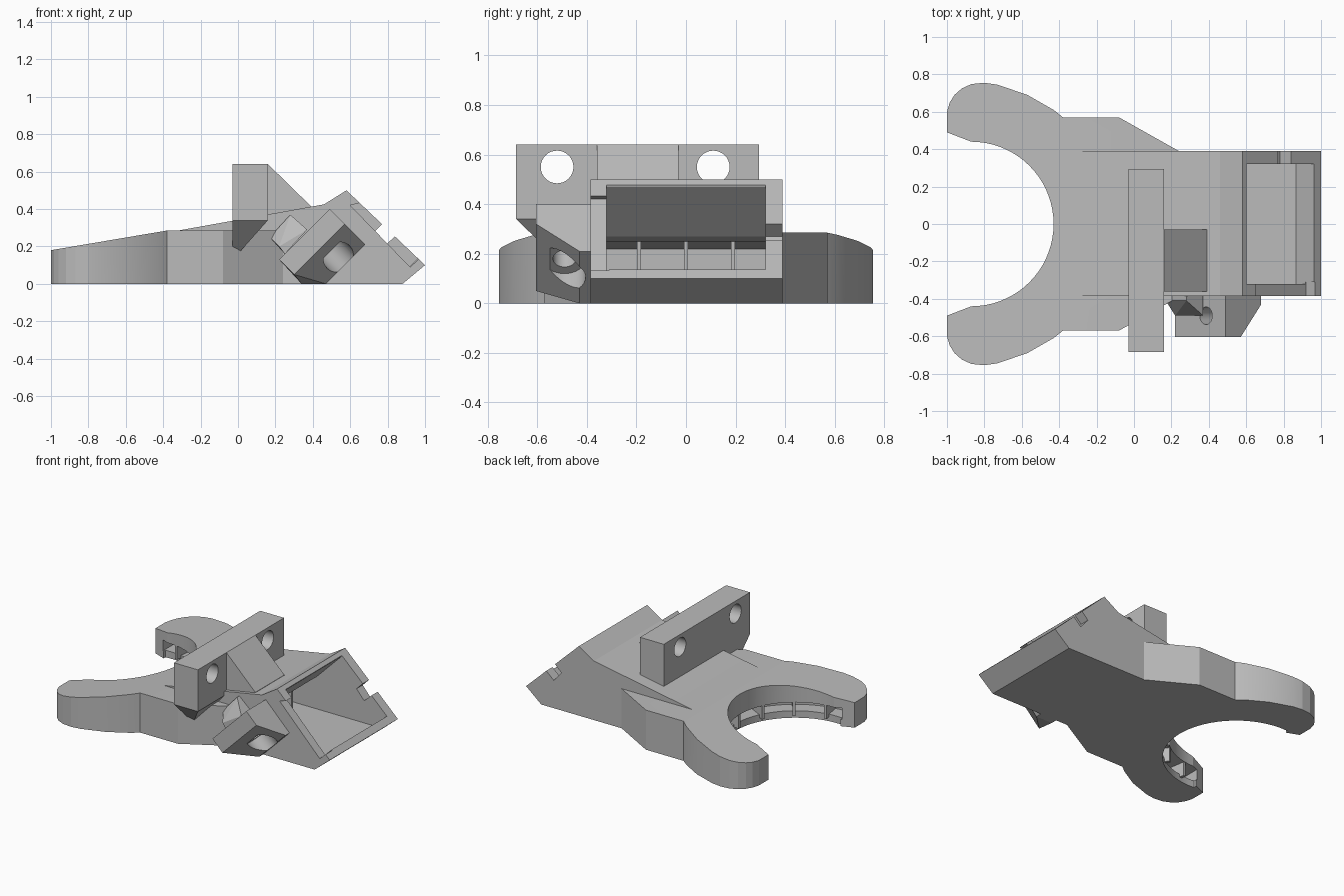
import bpy, bmesh
from math import radians, cos, sin
from mathutils import Vector

cube = bpy.data.objects.get("Cube")
if cube:
    bpy.data.objects.remove(cube, do_unlink=True)

grey = bpy.data.materials.new("plain grey")
grey.use_nodes = True
grey.diffuse_color = (0.5, 0.5, 0.5, 1)
grey.node_tree.nodes["Principled BSDF"].inputs["Base Color"].default_value = (0.5, 0.5, 0.5, 1)


def finish(name, bm):
    bmesh.ops.recalc_face_normals(bm, faces=bm.faces)
    mesh = bpy.data.meshes.new(name)
    bm.to_mesh(mesh)
    bm.free()
    mesh.materials.append(grey)
    ob = bpy.data.objects.new(name, mesh)
    bpy.context.collection.objects.link(ob)
    return ob


def prism(name, pts, lo, hi, axis="y"):
    """Extrude a profile: xz points along y, or xy points along z."""
    bm = bmesh.new()
    place = (lambda a, b: (a, lo, b)) if axis == "y" else (lambda a, b: (a, b, lo))
    face = bm.faces.new([bm.verts.new(place(*p)) for p in pts])
    new = bmesh.ops.extrude_face_region(bm, geom=[face])["geom"]
    shift = Vector((0, hi - lo, 0)) if axis == "y" else Vector((0, 0, hi - lo))
    bmesh.ops.translate(bm, verts=[v for v in new if isinstance(v, bmesh.types.BMVert)], vec=shift)
    return finish(name, bm)


def hull(name, pts):
    bm = bmesh.new()
    for p in pts:
        bm.verts.new(p)
    bmesh.ops.convex_hull(bm, input=bm.verts[:])
    return finish(name, bm)


def rod(name, start, end, radius):
    a, b = Vector(start), Vector(end)
    bm = bmesh.new()
    bmesh.ops.create_cone(bm, cap_ends=True, segments=32, radius1=radius, radius2=radius, depth=(b - a).length)
    bmesh.ops.transform(bm, verts=bm.verts, matrix=(b - a).to_track_quat("Z", "Y").to_matrix().to_4x4())
    bmesh.ops.translate(bm, verts=bm.verts, vec=(a + b) / 2)
    return finish(name, bm)


def combine(ob, others, operation="DIFFERENCE"):
    """Apply booleans and drop the helper objects."""
    for other in others:
        mod = ob.modifiers.new("cut", "BOOLEAN")
        mod.operation, mod.solver, mod.object = operation, "EXACT", other
    bpy.context.view_layer.update()
    graph = bpy.context.evaluated_depsgraph_get()
    mesh = bpy.data.meshes.new_from_object(ob.evaluated_get(graph))
    ob.modifiers.clear()
    ob.data = mesh
    for other in others:
        bpy.data.objects.remove(other, do_unlink=True)


def ring_point(radius, degrees):
    return (RING_X + radius * cos(radians(degrees)), radius * sin(radians(degrees)))


# Forked nozzle outline: upper half, mirrored for the lower half
RING_X = -0.87
half = [ring_point(0.44, a) for a in range(0, 91, 5)]
half += [(-1, 0.49), (-1, 0.6), (-0.985, 0.65), (-0.96, 0.69), (-0.92, 0.725), (-0.87, 0.748),
         (-0.8, 0.755), (-0.73, 0.745), (-0.57, 0.69), (-0.43, 0.61), (-0.38, 0.57),
         (-0.08, 0.57), (0.24, 0.39)]
outline = half + [(x, -y) for x, y in reversed(half[1:])]
duct = prism("duct_body", outline, 0, 0.285, "z")
combine(duct, [prism("slope", [(-1.1, 0.163), (-0.38, 0.285), (-0.38, 0.6), (-1.1, 0.6)], -1, 1)])

# Central duct with the tilted fan mouth
body = prism("centre", [(-0.32, 0), (-0.32, 0.285), (0.46, 0.425), (0.58, 0.5), (1, 0.1), (0.88, 0)],
             -0.385, 0.39)
combine(duct, [body], "UNION")


def sector(name, radius, lo, hi):
    return prism(name, [ring_point(radius, a) for a in range(-95, 96, 5)], lo, hi, "z")


combine(duct, [
    # fan pocket running into the air channel
    prism("pocket", [(0.61, 0.5), (0.6, 0.47), (0.4, 0.27), (0.3, 0.25), (-0.1, 0.22), (-0.1, 0.04),
                     (0.865, 0.04), (0.96, 0.135), (1.03, 0.2), (0.8, 0.5)], -0.32, 0.32),
    # wire notch in the rear wall
    prism("notch", [(0.81, 0.36), (0.72, 0.27), (0.78, 0.2), (0.88, 0.29)], 0.3, 0.45),
    # lowered front wall
    prism("low_wall", [(0.72, 0.45), (0.6, 0.42), (0.92, 0.09), (1.02, 0.18)], -0.45, -0.31),
    # air slot around the ring
    sector("slot", 0.58, 0.05, 0.13),
    sector("floor_edge", 0.48, -0.05, 0.07),
])

# Guide ribs in the ring slot
for i, angle in enumerate(range(-81, 82, 27)):
    bm = bmesh.new()
    bmesh.ops.create_cube(bm, size=1)
    for v in bm.verts:
        r, t = 0.52 + 0.15 * v.co.x, 0.02 * v.co.y
        c, s = cos(radians(angle)), sin(radians(angle))
        v.co = (RING_X + r * c - t * s, r * s + t * c, 0.085 + 0.11 * v.co.z)
    finish(f"ring_rib_{i + 1}", bm)

# Vanes inside the air channel
for i, y in enumerate((-0.19, 0, 0.19)):
    prism(f"channel_vane_{i + 1}", [(-0.11, 0.03), (0.3, 0.03), (0.3, 0.255), (-0.11, 0.225)],
          y - 0.008, y + 0.008)

# Mounting bracket with two bolt holes
bracket = prism("mounting_bracket", [(-0.03, 0.3), (0.16, 0.34), (0.16, 0.64), (-0.03, 0.64)], -0.685, 0.295)
under = prism("trim", [(-0.1, 0.2), (0.3, 0.2), (0.3, 0.34), (-0.1, 0.34)], -0.8, -0.39)
combine(bracket, [under] + [rod("bolt", (-0.2, y, 0.55), (0.3, y, 0.55), 0.066) for y in (-0.52, 0.11)])
hull("bracket_underside",
     [(x, y, 0.34) for x in (-0.03, 0.16) for y in (-0.685, -0.38)]
     + [(x, y, 0.16) for x in (-0.03, 0) for y in (-0.5, -0.38)])
prism("bracket_gusset", [(0.15, 0.64), (0.16, 0.64), (0.39, 0.415), (0.39, 0.38), (0.15, 0.34)], -0.36, -0.03)

# Tilted screw lug on the front wall
block = [(0.22, 0.13), (0.49, 0.4), (0.57, 0.32), (0.3, 0.05)]
lug = hull("screw_lug",
           [(x, y, z) for x, z in block for y in (-0.605, -0.37)]
           + [(x, y, z) for x, z in ((0.68, 0.21), (0.47, 0), (0.34, 0)) for y in (-0.43, -0.37)])
combine(lug, [rod("screw", (0.26, -0.49, 0.42), (0.76, -0.49, -0.08), 0.047),
              rod("head", (0.5, -0.49, 0.18), (0.8, -0.49, -0.12), 0.085)])
hull("lug_wedge",
     [(x, y, z) for x, z in ((0.17, 0.25), (0.28, 0.37)) for y in (-0.41, -0.37)]
     + [(x, y, z) for x, z in ((0.22, 0.2), (0.25, 0.16), (0.37, 0.29)) for y in (-0.49, -0.37)])

# Crisp edges, smooth curves
for ob in bpy.context.scene.objects:
    ob.select_set(ob.type == "MESH")
bpy.context.view_layer.objects.active = duct
bpy.ops.object.shade_smooth_by_angle(angle=radians(12))
